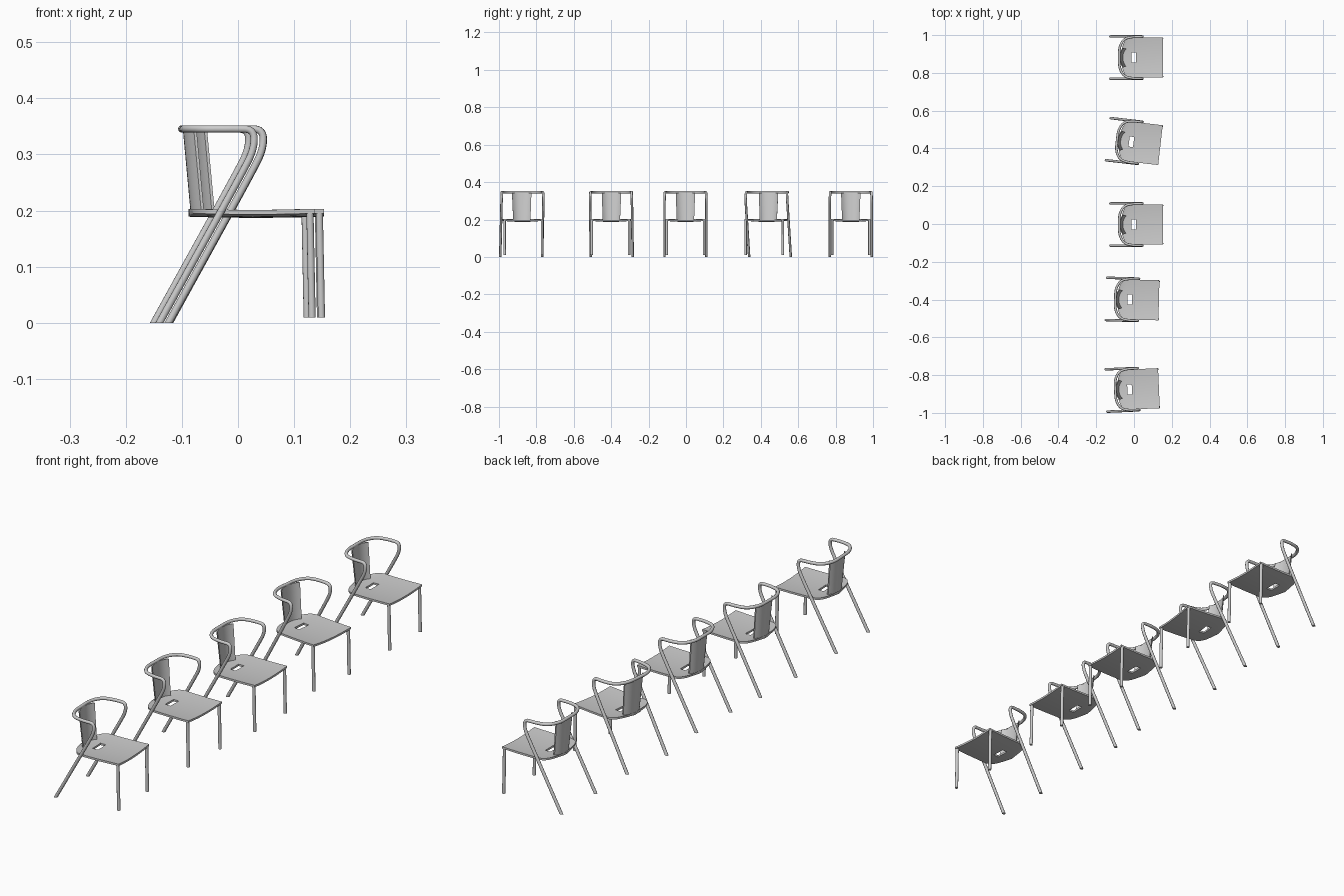
import bpy, bmesh, math
from mathutils import Matrix, Vector

cube = bpy.data.objects.get("Cube")
if cube:
    bpy.data.objects.remove(cube)

grey = bpy.data.materials.new("light grey")
grey.use_nodes = True
grey.diffuse_color = (0.6, 0.6, 0.6, 1)
grey.node_tree.nodes["Principled BSDF"].inputs["Base Color"].default_value = (0.6, 0.6, 0.6, 1)

TUBE = 0.0066


def finish(bm, name):
    """Turn a bmesh into a smooth-shaded grey mesh with sharp rims."""
    bmesh.ops.recalc_face_normals(bm, faces=bm.faces)
    mesh = bpy.data.meshes.new(name)
    bm.to_mesh(mesh)
    bm.free()
    mesh.materials.clear()
    mesh.materials.append(grey)
    mesh.shade_smooth()
    mesh.set_sharp_from_angle(angle=math.radians(40))
    return mesh


def tube(name, points, floor):
    """Round tube along a path, cut flat at the floor height."""
    curve = bpy.data.curves.new(name, "CURVE")
    curve.dimensions = "3D"
    curve.bevel_depth = TUBE
    curve.bevel_resolution = 3
    curve.use_fill_caps = True
    spline = curve.splines.new("NURBS" if len(points) > 2 else "POLY")
    spline.points.add(len(points) - 1)
    for p, co in zip(spline.points, points):
        p.co = (*co, 1)
    if len(points) > 2:
        spline.order_u = 3
        spline.use_endpoint_u = True
        spline.resolution_u = 6
    ob = bpy.data.objects.new(name, curve)
    bpy.context.collection.objects.link(ob)
    deps = bpy.context.evaluated_depsgraph_get()
    raw = bpy.data.meshes.new_from_object(ob.evaluated_get(deps))
    bm = bmesh.new()
    bm.from_mesh(raw)
    bpy.data.objects.remove(ob)
    bpy.data.curves.remove(curve)
    bpy.data.meshes.remove(raw)
    bmesh.ops.remove_doubles(bm, verts=bm.verts, dist=1e-5)
    cut = bmesh.ops.bisect_plane(bm, geom=bm.verts[:] + bm.edges[:] + bm.faces[:],
                                 plane_co=(0, 0, floor), plane_no=(0, 0, 1), clear_inner=True)
    edges = [e for e in cut["geom_cut"] if isinstance(e, bmesh.types.BMEdge)]
    bmesh.ops.holes_fill(bm, edges=edges)
    return finish(bm, name)


def sheet(name, rows, thickness, hole=None):
    """Solid sheet from a grid of points, optionally leaving cells open."""
    bm = bmesh.new()
    grid = [[bm.verts.new(p) for p in row] for row in rows]
    for a, b in zip(grid, grid[1:]):
        for i in range(len(a) - 1):
            quad = (a[i], a[i + 1], b[i + 1], b[i])
            mid = sum((v.co for v in quad), Vector()) / 4
            if not (hole and hole(mid)):
                bm.faces.new(quad)
    out = bmesh.ops.extrude_face_region(bm, geom=bm.faces[:])
    moved = [v for v in out["geom"] if isinstance(v, bmesh.types.BMVert)]
    bmesh.ops.translate(bm, verts=moved, vec=thickness)
    return finish(bm, name)


# Seat: rounded back, straight sides, gently dished, with a hand slot
HALF, BACK, SLOT = 0.106, -0.067, (-0.014, 0.01)
stations = [(x, HALF) for x in (0.153, 0.115, 0.08, 0.045, SLOT[1], SLOT[0])]
for k in range(1, 13):
    a = math.radians(86) * k / 12
    stations.append((SLOT[0] + (BACK - SLOT[0]) * math.sin(a) ** 0.85,
                     HALF * math.cos(a) ** 0.85))
across = [-1, -0.85, -0.65, -0.45, -0.255, 0, 0.255, 0.45, 0.65, 0.85, 1]


def seat_point(x, half, t):
    dip = 0.006 * (1 - t * t) + 0.002 * math.sin(math.pi * (x - BACK) / 0.22)
    return (x, half * t, 0.203 - dip)


def in_slot(p):
    return SLOT[0] < p.x < SLOT[1] and abs(p.y) < 0.026


seat = sheet("seat", [[seat_point(x, h, t) for t in across] for x, h in stations],
             (0, 0, -0.008), in_slot)

# Backrest: panel with side edges curling forward, leaning back at the top
panel = []
for j in range(7):
    v = j / 6
    panel.append([(-0.058 - 0.014 * v + 0.017 * abs(u) ** 2.6, (0.046 + 0.006 * v) * u,
                   0.192 + 0.151 * v) for u in (i / 8 - 1 for i in range(17))])
backrest = sheet("backrest", panel, (-0.005, 0, 0))

# One bent tube: rear leg, arm, round the back, arm, rear leg
half_path = [(-0.135, 0.112, -0.02), (-0.057, 0.112, 0.121), (0.023, 0.112, 0.266),
             (0.045, 0.112, 0.309), (0.045, 0.11, 0.345), (0.012, 0.11, 0.3455),
             (-0.005, 0.11, 0.3455), (-0.052, 0.101, 0.3455), (-0.078, 0.056, 0.3455)]
path = half_path + [(-0.078, 0, 0.3455)] + [(x, -y, z) for x, y, z in reversed(half_path)]
frame = tube("arm_and_rear_leg_frame", path, 0)

# Front legs stand slightly off the floor
front = {side: tube(side + "_front_leg",
                    [(0.145, s * 0.1, 0.198), (0.149, s * 0.1, 0.0)], 0.009)
         for side, s in (("left", 1), ("right", -1))}

# Row of chairs, each with its own position and turn
parts = [seat, backrest, frame, *front.values()]
places = [(0, 0.881, 0), (-0.012, 0.435, -6.5), (0, -0.003, 0),
          (-0.021, -0.4, -1.5), (-0.021, -0.876, 2.5)]
for n, (x, y, turn) in enumerate(places, 1):
    place = Matrix.Translation((x, y, 0)) @ Matrix.Rotation(math.radians(turn), 4, "Z")
    for mesh in parts:
        ob = bpy.data.objects.new(f"chair_{n}_{mesh.name}", mesh)
        ob.matrix_world = place
        bpy.context.collection.objects.link(ob)
